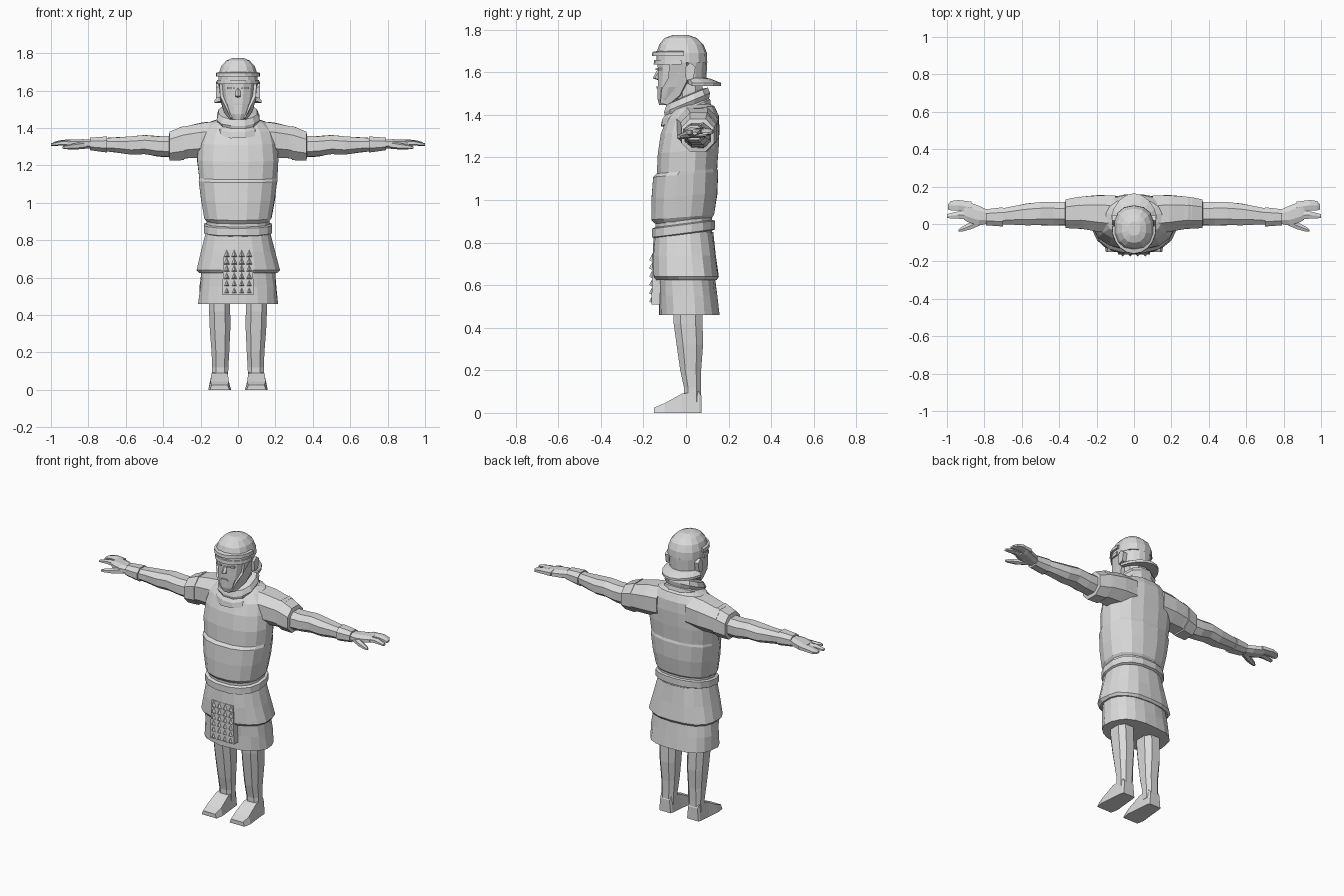
import bpy, bmesh, math, random
random.seed(4)

grey = bpy.data.materials.new("stone grey")
grey.diffuse_color = (0.7, 0.7, 0.7, 1)


def finish(name, bm, mirror=False):
    bmesh.ops.recalc_face_normals(bm, faces=bm.faces)
    me = bpy.data.meshes.new(name)
    bm.to_mesh(me)
    bm.free()
    me.materials.append(grey)
    ob = bpy.data.objects.new(name, me)
    bpy.context.collection.objects.link(ob)
    if mirror:
        ob.modifiers.new("mirror", 'MIRROR')
    return ob


def loft(name, rings, n=12, axis='z', p=0.85, tilt=0.0, jitter=0.0, mirror=False):
    """Capped loft. z axis: (z, cx, cy, rx, ry); x axis: (x, cy, cz, ry, rz)."""
    bm = bmesh.new()
    loops = []
    for t, ca, cb, ra, rb in rings:
        loop = []
        for i in range(n):
            a = 2 * math.pi * (i + 0.5) / n
            c, s = math.cos(a), math.sin(a)
            k = 1 + random.uniform(-jitter, jitter)
            u = ca + k * ra * math.copysign(abs(c) ** p, c)
            v = cb + k * rb * math.copysign(abs(s) ** p, s)
            co = (u, v, t + tilt * v) if axis == 'z' else (t, u, v)
            loop.append(bm.verts.new(co))
        loops.append(loop)
    for l0, l1 in zip(loops, loops[1:]):
        for i in range(n):
            j = (i + 1) % n
            bm.faces.new((l0[i], l0[j], l1[j], l1[i]))
    bm.faces.new(loops[0])
    bm.faces.new(loops[-1])
    return finish(name, bm, mirror)


def arc(name, section, cy, a0, a1, n=8):
    """Sweeps a closed section of (rx, ry, z) points from angle a0 to a1."""
    bm = bmesh.new()
    loops = []
    for i in range(n + 1):
        a = math.radians(a0 + (a1 - a0) * i / n)
        loops.append([bm.verts.new((rx * math.cos(a), cy + ry * math.sin(a), z))
                      for rx, ry, z in section])
    m = len(section)
    for l0, l1 in zip(loops, loops[1:]):
        for i in range(m):
            j = (i + 1) % m
            bm.faces.new((l0[i], l0[j], l1[j], l1[i]))
    bm.faces.new(loops[0])
    bm.faces.new(loops[-1])
    return finish(name, bm)


def prism(name, pts, offset, mirror=False):
    """Solid between a polygon and its copy moved by offset."""
    bm = bmesh.new()
    a = [bm.verts.new(q) for q in pts]
    b = [bm.verts.new([q[k] + offset[k] for k in range(3)]) for q in pts]
    n = len(pts)
    bm.faces.new(a)
    bm.faces.new(b)
    for i in range(n):
        j = (i + 1) % n
        bm.faces.new((a[i], a[j], b[j], b[i]))
    return finish(name, bm, mirror)


# Torso with a chest step and a slightly tilted hem
loft("torso", [
    (0.90, 0, -0.015, 0.165, 0.135), (0.92, 0, -0.015, 0.182, 0.15),
    (1.02, 0, -0.008, 0.20, 0.157), (1.12, 0, -0.002, 0.214, 0.155),
    (1.135, 0, 0.005, 0.212, 0.143), (1.23, 0, 0.01, 0.222, 0.145),
    (1.32, 0, 0.02, 0.215, 0.14), (1.385, 0, 0.03, 0.195, 0.125),
    (1.43, 0, 0.035, 0.15, 0.10), (1.45, 0, 0.03, 0.09, 0.07)],
    n=16, tilt=0.08, jitter=0.012)

# Scarf of two rolls around the neck
loft("scarf_lower", [(1.385, 0, 0.0, 0.10, 0.095), (1.395, 0, 0.0, 0.124, 0.12),
                     (1.425, 0, 0.0, 0.12, 0.115), (1.44, 0, 0.0, 0.10, 0.10)],
     tilt=0.42, jitter=0.02)
loft("scarf_upper", [(1.43, 0, 0.005, 0.105, 0.105), (1.455, 0, 0.005, 0.118, 0.11),
                     (1.485, 0, 0.005, 0.105, 0.10), (1.49, 0, 0.005, 0.07, 0.07)],
     tilt=0.42, jitter=0.02)
loft("neck", [(1.38, 0, 0.02, 0.07, 0.07), (1.58, 0, 0.01, 0.07, 0.07)], n=8)

# Belt and skirts
loft("tunic_waist", [(0.80, 0, -0.01, 0.17, 0.135), (0.93, 0, -0.01, 0.17, 0.135)], n=16)
loft("belt", [(0.84, 0, -0.012, 0.175, 0.138), (0.845, 0, -0.012, 0.186, 0.15),
              (0.885, 0, -0.012, 0.186, 0.15), (0.89, 0, -0.012, 0.175, 0.138)],
     n=16, tilt=0.13)
loft("upper_skirt", [(0.625, 0, 0.0, 0.212, 0.145), (0.64, 0, 0.0, 0.224, 0.156),
                     (0.74, 0, -0.008, 0.198, 0.15), (0.85, 0, -0.012, 0.172, 0.138)],
     n=18, jitter=0.018)
loft("lower_skirt", [(0.46, 0, 0.015, 0.213, 0.143), (0.55, 0, 0.01, 0.205, 0.138),
                     (0.65, 0, 0.0, 0.197, 0.135)], n=20, jitter=0.022)

# Apron board covered with small pointed studs
prism("apron", [(-0.085, -0.162, 0.51), (0.085, -0.162, 0.51),
                (0.075, -0.157, 0.75), (-0.075, -0.157, 0.75)], (0, 0.04, 0))
bm = bmesh.new()
for row in range(6):
    for col in range(4):
        x, z, y = -0.06 + 0.04 * col, 0.515 + 0.039 * row, -0.158
        base = [bm.verts.new(q) for q in ((x - 0.016, y, z), (x + 0.016, y, z),
                                         (x, y, z + 0.037))]
        tip = bm.verts.new((x, y - 0.015, z + 0.008))
        bm.faces.new(base)
        for i in range(3):
            bm.faces.new((base[i], base[(i + 1) % 3], tip))
finish("apron_studs", bm)

# Legs and feet
loft("leg", [(0.05, 0.097, 0.03, 0.046, 0.042), (0.12, 0.095, 0.03, 0.046, 0.042),
             (0.20, 0.094, 0.022, 0.050, 0.052), (0.32, 0.096, 0.018, 0.058, 0.066),
             (0.42, 0.098, 0.01, 0.060, 0.072), (0.48, 0.098, 0.008, 0.060, 0.072),
             (0.60, 0.098, 0.008, 0.060, 0.072)], n=8, p=0.75, mirror=True)
bm = bmesh.new()
foot = []
for y, hw, h in ((-0.15, 0.05, 0.025), (-0.10, 0.058, 0.045), (-0.02, 0.05, 0.09),
                 (0.06, 0.043, 0.10), (0.072, 0.038, 0.08)):
    foot.append([bm.verts.new((0.098 + sx * hw * k, y, z)) for sx, z, k in
                 ((-1, 0, 1.05), (1, 0, 1.05), (1, h, 0.85), (-1, h, 0.85))])
for l0, l1 in zip(foot, foot[1:]):
    for i in range(4):
        j = (i + 1) % 4
        bm.faces.new((l0[i], l0[j], l1[j], l1[i]))
bm.faces.new(foot[0])
bm.faces.new(foot[-1])
finish("foot", bm, True)

# Sleeves, arms and hands
limb = dict(n=8, axis='x', mirror=True)
loft("sleeve", [(0.10, 0.05, 1.34, 0.11, 0.105), (0.19, 0.055, 1.335, 0.105, 0.10),
                (0.27, 0.06, 1.325, 0.093, 0.093), (0.31, 0.06, 1.318, 0.088, 0.093)],
     jitter=0.02, **limb)
loft("sleeve_hem", [(0.285, 0.06, 1.32, 0.08, 0.085), (0.29, 0.06, 1.32, 0.092, 0.098),
                    (0.365, 0.055, 1.303, 0.082, 0.083), (0.37, 0.055, 1.303, 0.06, 0.06)],
     **limb)
loft("arm", [(0.33, 0.055, 1.302, 0.064, 0.062), (0.43, 0.055, 1.303, 0.066, 0.058),
             (0.50, 0.055, 1.312, 0.066, 0.054), (0.57, 0.052, 1.306, 0.062, 0.052),
             (0.65, 0.045, 1.31, 0.052, 0.043), (0.72, 0.038, 1.312, 0.044, 0.036)],
     jitter=0.03, **limb)
loft("cuff", [(0.70, 0.038, 1.312, 0.055, 0.046), (0.79, 0.036, 1.315, 0.046, 0.036)], **limb)
loft("palm", [(0.77, 0.036, 1.315, 0.035, 0.025), (0.83, 0.045, 1.316, 0.056, 0.026),
              (0.89, 0.065, 1.318, 0.058, 0.022), (0.91, 0.07, 1.318, 0.05, 0.018)], **limb)
fing = dict(n=6, axis='x', mirror=True)
loft("outer_fingers", [(0.87, 0.088, 1.32, 0.035, 0.019), (0.94, 0.1, 1.322, 0.032, 0.015),
                       (0.98, 0.098, 1.316, 0.028, 0.012), (0.995, 0.09, 1.312, 0.015, 0.006)],
     **fing)
loft("index_finger", [(0.87, 0.045, 1.318, 0.026, 0.018), (0.94, 0.048, 1.32, 0.022, 0.014),
                      (1.0, 0.042, 1.312, 0.012, 0.007)], **fing)
loft("thumb", [(0.81, 0.02, 1.31, 0.024, 0.02), (0.87, -0.008, 1.302, 0.022, 0.017),
               (0.92, -0.028, 1.298, 0.015, 0.011), (0.937, -0.035, 1.296, 0.007, 0.006)], **fing)

# Head, nose and brow details
loft("head", [(1.445, 0, -0.095, 0.03, 0.032), (1.475, 0, -0.08, 0.055, 0.055),
              (1.53, 0, -0.055, 0.078, 0.08), (1.59, 0, -0.03, 0.09, 0.105),
              (1.67, 0, -0.025, 0.095, 0.112)], n=12)
prism("nose", [(0, -0.13, 1.62), (0, -0.156, 1.572), (0, -0.125, 1.56)], (0.013, 0.01, 0), True)
prism("mouth", [(-0.025, -0.139, 1.523), (0.025, -0.139, 1.523), (0.018, -0.14, 1.532),
                (-0.018, -0.14, 1.532)], (0, 0.03, 0))
prism("eyebrow", [(0.02, -0.143, 1.61), (0.06, -0.128, 1.61), (0.06, -0.128, 1.62),
                  (0.02, -0.143, 1.617)], (0, 0.03, 0), True)

# Helmet bowl, back shell and bands
loft("helmet_bowl", [(1.645, 0, -0.02, 0.108, 0.12), (1.69, 0, -0.02, 0.106, 0.118),
                     (1.73, 0, -0.022, 0.092, 0.104), (1.76, 0, -0.025, 0.065, 0.076),
                     (1.774, 0, -0.025, 0.032, 0.038)], n=14)
arc("helmet_back", [(0.085, 0.08, 1.56), (0.102, 0.115, 1.56),
                    (0.108, 0.12, 1.65), (0.09, 0.1, 1.65)], -0.02, 15, 165)
arc("neck_guard", [(0.09, 0.1, 1.575), (0.108, 0.13, 1.57), (0.13, 0.182, 1.55),
                   (0.13, 0.182, 1.535), (0.095, 0.11, 1.545)], -0.018, 15, 165)
arc("visor_band", [(0.10, 0.11, 1.675), (0.119, 0.138, 1.675),
                   (0.117, 0.136, 1.695), (0.10, 0.11, 1.70)], -0.022, 175, 365, 10)
arc("brow_band", [(0.09, 0.10, 1.635), (0.115, 0.13, 1.635),
                  (0.113, 0.128, 1.657), (0.09, 0.10, 1.66)], -0.022, 180, 360, 10)

# Cheek guards and ears
prism("cheek_guard", [(0.10, -0.075, 1.65), (0.105, 0.0, 1.65), (0.10, 0.01, 1.57),
                      (0.078, -0.03, 1.49), (0.045, -0.085, 1.445), (0.04, -0.12, 1.455),
                      (0.07, -0.115, 1.52), (0.095, -0.085, 1.57)], (-0.02, 0.005, 0), True)
prism("ear_guard", [(0.09, 0.0, 1.56), (0.09, 0.035, 1.57), (0.09, 0.045, 1.625),
                    (0.09, 0.02, 1.645), (0.09, -0.005, 1.62)], (0.027, 0, 0), True)
